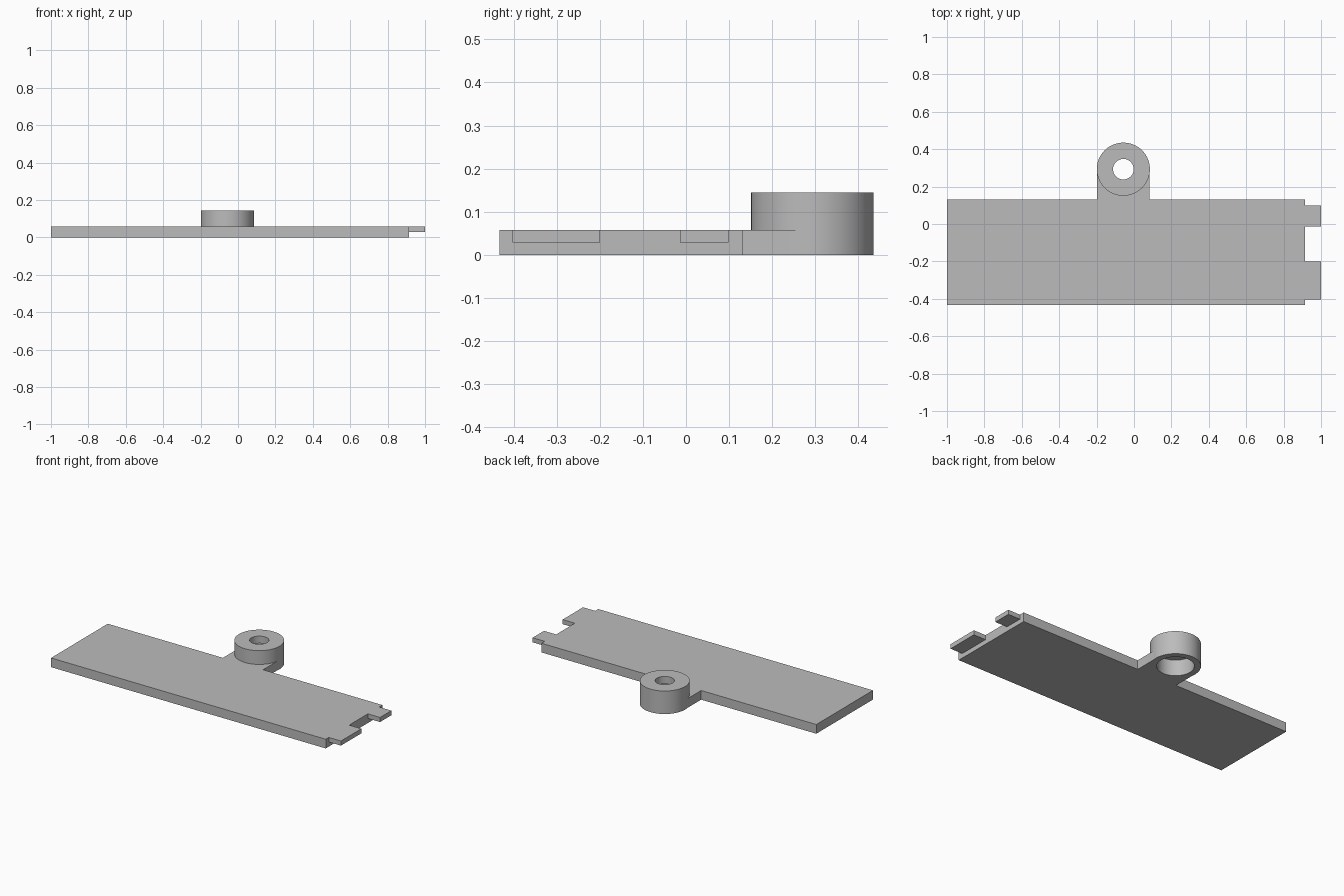
import bpy, bmesh, math

if "Cube" in bpy.data.objects:
    bpy.data.objects.remove(bpy.data.objects["Cube"])

grey = bpy.data.materials.new("plain_grey")
grey.diffuse_color = (0.5, 0.5, 0.5, 1)
grey.use_nodes = True
grey.node_tree.nodes["Principled BSDF"].inputs["Base Color"].default_value = grey.diffuse_color

BX, BY, R = -0.057, 0.293, 0.142      # boss centre and radius
T, H, TAB = 0.058, 0.145, 0.029       # plate, boss and tab heights


def prism(name, pts, z0, z1):
    """Extrude a counter-clockwise outline from z0 to z1."""
    bm = bmesh.new()
    face = bm.faces.new([bm.verts.new((x, y, z0)) for x, y in pts])
    top = bmesh.ops.extrude_face_region(bm, geom=[face])["geom"]
    bmesh.ops.translate(bm, vec=(0, 0, z1 - z0),
                        verts=[v for v in top if isinstance(v, bmesh.types.BMVert)])
    bmesh.ops.recalc_face_normals(bm, faces=bm.faces)
    me = bpy.data.meshes.new(name)
    bm.to_mesh(me)
    bm.free()
    me.materials.append(grey)
    ob = bpy.data.objects.new(name, me)
    bpy.context.collection.objects.link(ob)
    return ob


def disc(name, r, z0, z1, n=64):
    ring = [(BX + r * math.cos(2 * math.pi * i / n),
             BY + r * math.sin(2 * math.pi * i / n)) for i in range(n)]
    return prism(name, ring, z0, z1)


def combine(ob, other, op):
    m = ob.modifiers.new(op.lower(), 'BOOLEAN')
    m.operation, m.solver, m.object = op, 'EXACT', other
    bpy.context.view_layer.objects.active = ob
    bpy.ops.object.modifier_apply(modifier=m.name)
    bpy.data.objects.remove(other)


# Flat plate with the neck that carries the boss
W = R - 0.002
plate = prism("plate", [(-1, -0.433), (0.915, -0.433), (0.915, 0.131),
                        (BX + W, 0.131), (BX + W, BY), (BX - W, BY),
                        (BX - W, 0.131), (-1, 0.131)], 0, T)

# Round boss, through hole and wider recess from below
combine(plate, disc("boss", R, 0, H), 'UNION')
combine(plate, disc("hole", 0.055, -0.1, H + 0.1), 'DIFFERENCE')
combine(plate, disc("recess", 0.105, -0.1, 0.1), 'DIFFERENCE')

# Two thin tabs on the right end, level with the top
for name, y0, y1 in (("front_tab", -0.403, -0.2), ("back_tab", -0.014, 0.099)):
    prism(name, [(0.915, y0), (1, y0), (1, y1), (0.915, y1)], TAB, T)

# Smooth the round walls only
bpy.ops.object.select_all(action='DESELECT')
plate.select_set(True)
bpy.context.view_layer.objects.active = plate
bpy.ops.object.shade_smooth_by_angle(angle=math.radians(30))
